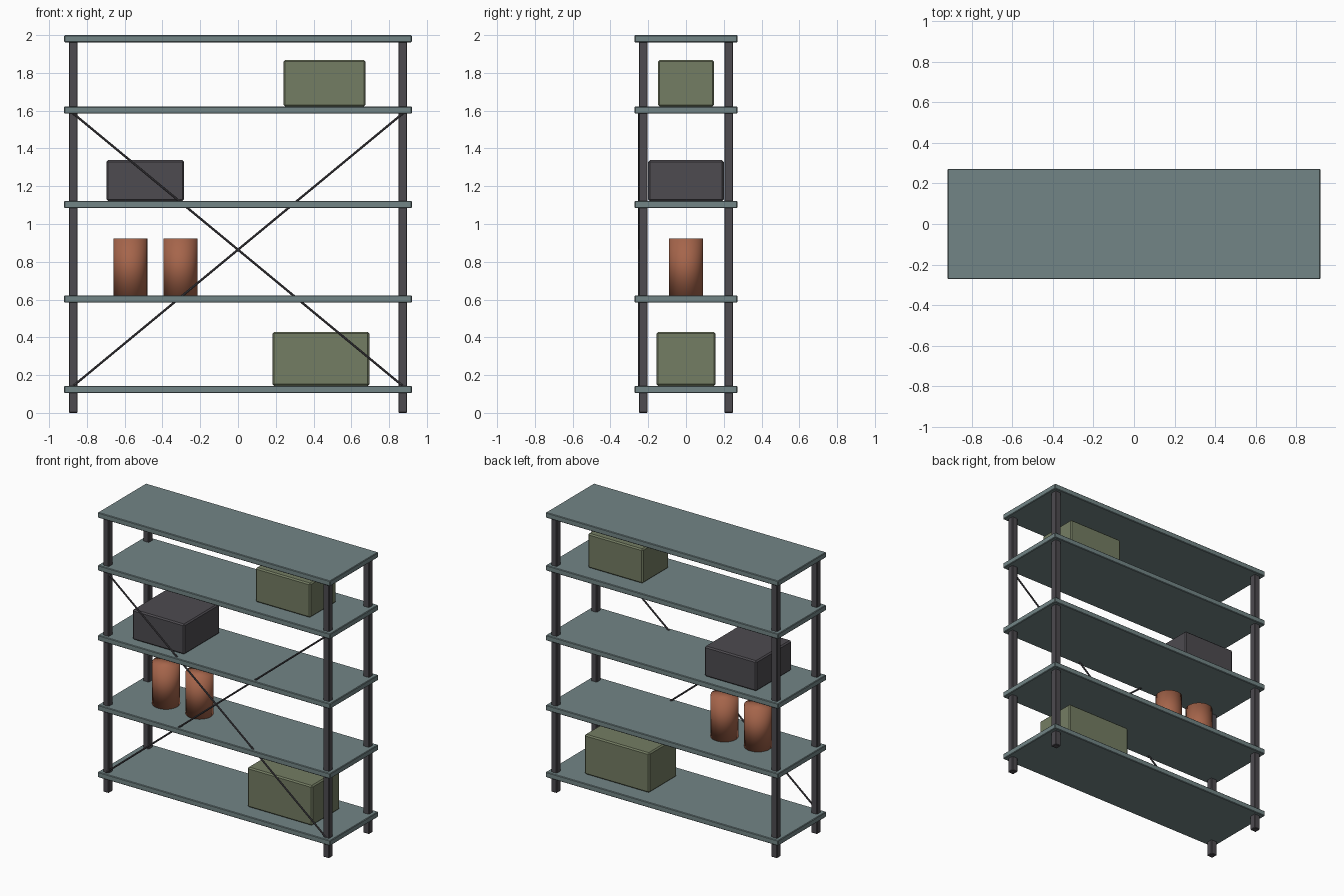
import bpy
from mathutils import Vector

if "Cube" in bpy.data.objects:
    bpy.data.objects.remove(bpy.data.objects["Cube"], do_unlink=True)


def material(name, rgb):
    mat = bpy.data.materials.new(name)
    mat.use_nodes = True
    color = (*rgb, 1)
    mat.diffuse_color = color
    mat.node_tree.nodes["Principled BSDF"].inputs["Base Color"].default_value = color
    return mat


blue_grey = material("blue_grey", (0.17, 0.235, 0.24))
charcoal = material("charcoal", (0.075, 0.07, 0.08))
olive = material("olive_green", (0.175, 0.205, 0.125))
terracotta = material("terracotta", (0.38, 0.13, 0.07))


def finish(name, mat):
    obj = bpy.context.object
    obj.name = name
    obj.data.materials.append(mat)
    return obj


def box(name, mat, center, size, bottom, bevel):
    """Bevelled box standing on the height 'bottom'."""
    location = (center[0], center[1], bottom + size[2] / 2)
    bpy.ops.mesh.primitive_cube_add(size=1, location=location)
    obj = finish(name, mat)
    obj.scale = size
    bpy.ops.object.transform_apply(location=False, rotation=False, scale=True)
    mod = obj.modifiers.new("edge_bevel", 'BEVEL')
    mod.width = bevel
    mod.segments = 1
    return obj


def rod(name, mat, start, end, radius):
    """Thin round bar between two points."""
    start, end = Vector(start), Vector(end)
    axis = end - start
    bpy.ops.mesh.primitive_cylinder_add(vertices=8, radius=radius, depth=axis.length,
                                        location=(start + end) / 2,
                                        rotation=axis.to_track_quat('Z', 'Y').to_euler())
    obj = finish(name, mat)
    bpy.ops.object.shade_smooth_by_angle()
    return obj


# Shelves, lowest first
THICK = 0.038
shelf_tops = [0.143, 0.622, 1.122, 1.622, 2.0]
for i, top in enumerate(shelf_tops):
    box(f"shelf_{i + 1}", blue_grey, (0, 0), (1.84, 0.545, THICK), top - THICK, 0.004)

# Corner posts
for side, sx in (("left", 1), ("right", -1)):
    for end, sy in (("front", -1), ("back", 1)):
        box(f"{end}_{side}_post", charcoal, (sx * 0.872, sy * 0.226),
            (0.046, 0.046, 1.97), 0, 0.004)

# Crossed braces on the front
for side, sx in (("left", 1), ("right", -1)):
    rod(f"{side}_brace", charcoal, (sx * 0.872, -0.248, 0.143),
        (-sx * 0.872, -0.248, 1.585), 0.006)

# Stored boxes
box("large_box", olive, (0.439, 0), (0.513, 0.314, 0.285), shelf_tops[0], 0.009)
box("dark_box", charcoal, (-0.491, 0), (0.412, 0.4, 0.216), shelf_tops[2], 0.009)
box("small_box", olive, (0.458, 0), (0.434, 0.296, 0.246), shelf_tops[3], 0.009)

# Canisters
for i, x in enumerate((-0.57, -0.305)):
    bpy.ops.mesh.primitive_cylinder_add(vertices=32, radius=0.09, depth=0.3,
                                        location=(x, 0, shelf_tops[1] + 0.15))
    finish(f"canister_{i + 1}", terracotta)
    bpy.ops.object.shade_smooth()
